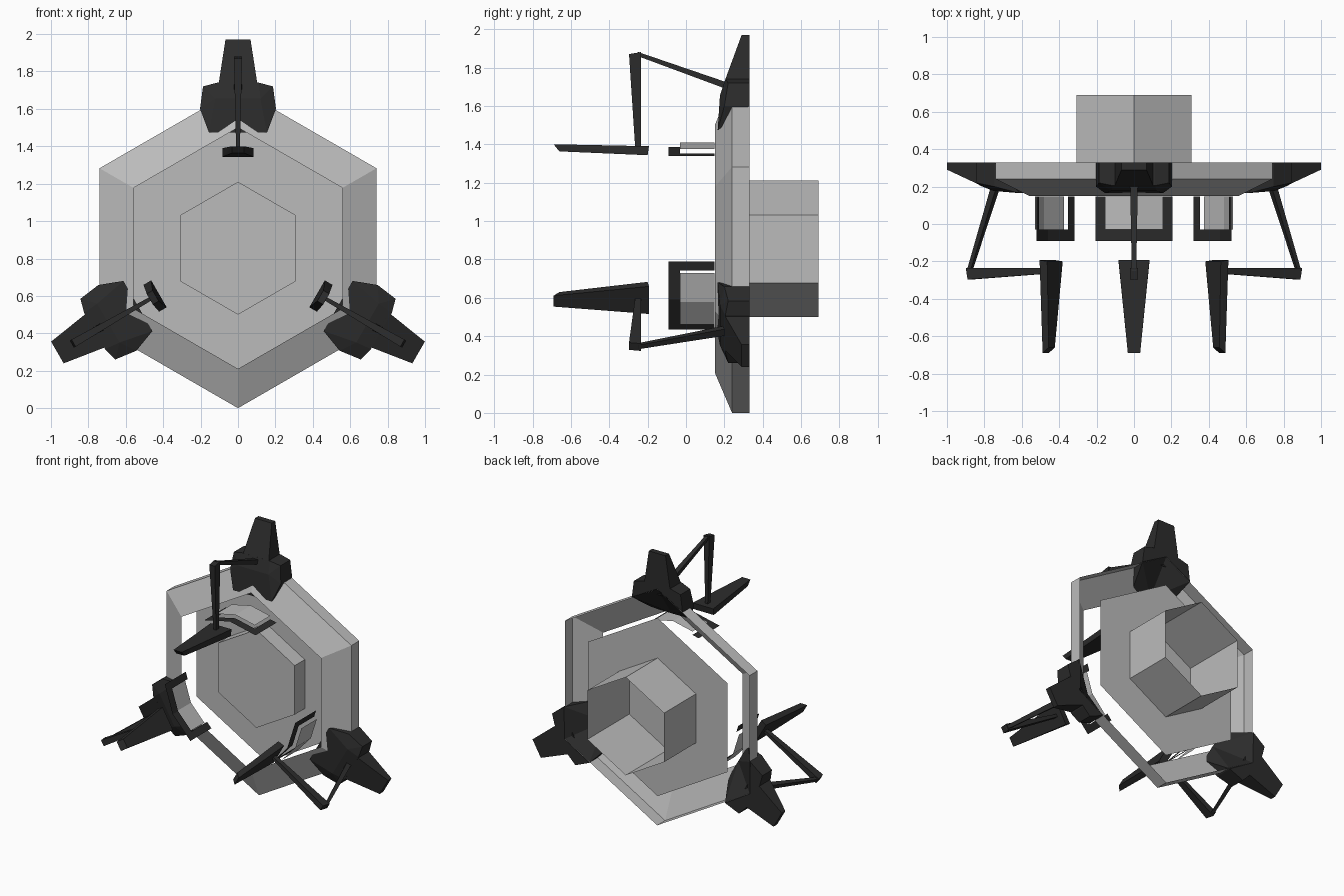
import bpy
import bmesh
from math import radians, sin, cos
from mathutils import Vector

cube = bpy.data.objects.get("Cube")
if cube:
    bpy.data.objects.remove(cube)

HUB_Z = 0.855  # height of the central axis


def material(name, value):
    m = bpy.data.materials.new(name)
    m.use_nodes = True
    color = (value, value, value, 1)
    m.diffuse_color = color
    m.node_tree.nodes["Principled BSDF"].inputs["Base Color"].default_value = color
    return m


GREY = material("light grey metal", 0.5)
DARK = material("charcoal metal", 0.025)


def finish(name, bm, mat, angle=0, mirror=False):
    """Turn a bmesh into an object turned about the central axis."""
    bmesh.ops.recalc_face_normals(bm, faces=bm.faces)
    mesh = bpy.data.meshes.new(name)
    bm.to_mesh(mesh)
    bm.free()
    mesh.materials.append(mat)
    ob = bpy.data.objects.new(name, mesh)
    bpy.context.collection.objects.link(ob)
    ob.location.z = HUB_Z
    ob.rotation_euler.y = radians(angle)
    if mirror:
        ob.modifiers.new("mirror", 'MIRROR')
    return ob


def hex_loft(name, rings, cap_first=False):
    """Hexagonal shell through (radius, y) rings, optionally capped."""
    bm = bmesh.new()
    loops = [[bm.verts.new((r * sin(radians(60 * i)), y, r * cos(radians(60 * i))))
              for i in range(6)] for r, y in rings]
    for a, b in zip(loops, loops[1:]):
        for i in range(6):
            j = (i + 1) % 6
            bm.faces.new((a[i], a[j], b[j], b[i]))
    if cap_first:
        bm.faces.new(loops[0])
    return finish(name, bm, GREY)


def hull(name, points, angle, mirror=False):
    """Flat-faced solid around a few points (x, y, radial)."""
    bm = bmesh.new()
    for p in points:
        bm.verts.new(p)
    res = bmesh.ops.convex_hull(bm, input=bm.verts)
    loose = [v for v in res["geom_interior"] if isinstance(v, bmesh.types.BMVert)]
    bmesh.ops.delete(bm, geom=loose, context='VERTS')
    bmesh.ops.dissolve_limit(bm, angle_limit=radians(1), verts=bm.verts, edges=bm.edges)
    return finish(name, bm, DARK, angle, mirror)


def wide(*rows):
    """Points on both sides of the centre plane from (half width, y, radial)."""
    return [(s * w, y, r) for w, y, r in rows for s in (-1, 1)]


def bent_sheet(name, patches, ridge, mat, angle):
    """Thin sheet bent along its middle; patches are (x0, x1, y0, y1)."""
    bm = bmesh.new()
    for x0, x1, y0, y1 in patches:
        corners = ((x0, y0), (x1, y0), (x1, y1), (x0, y1))
        bm.faces.new([bm.verts.new((x, y, ridge - 0.22 * x)) for x, y in corners])
    bmesh.ops.remove_doubles(bm, verts=bm.verts, dist=0.0001)
    return finish(name, bm, mat, angle, mirror=True)


# Hexagonal ring shell, disc and open-backed hub
hex_loft("outer_ring", [(0.645, 0.15), (0.855, 0.24), (0.855, 0.33)])
hex_loft("back_disc", [(0.355, 0.325), (0.645, 0.325)])
hex_loft("hub_tube", [(0.355, 0.21), (0.355, 0.69)], cap_first=True)

# Three identical arms around the ring
for label, angle in (("top", 0), ("left", 120), ("right", 240)):
    # Faceted mount sitting on a ring corner
    hull(label + "_mount", [
        (0, 0.165, 0.618), (0.155, 0.165, 0.618),
        (0, 0.177, 0.8), (0.12, 0.177, 0.8),
        (0.203, 0.2, 0.745), (0.203, 0.33, 0.745),
        (0.187, 0.22, 0.865), (0.187, 0.33, 0.865),
        (0, 0.205, 0.885), (0.112, 0.205, 0.885), (0.112, 0.33, 0.885),
        (0, 0.33, 0.885), (0, 0.33, 0.857), (0, 0.228, 0.857)], angle, True)
    # Tapered fin rising outward
    hull(label + "_fin", wide(
        (0.067, 0.29, 1.115), (0.067, 0.33, 1.115),
        (0.105, 0.2, 0.87), (0.105, 0.33, 0.87)), angle)
    # Strut reaching forward from the mount
    hull(label + "_strut", wide(
        (0.012, -0.25, 1.026), (0.012, -0.25, 1.004),
        (0.022, 0.3, 0.838), (0.022, 0.3, 0.8)), angle)
    # Strut dropping inward to the blade
    hull(label + "_drop_strut", wide(
        (0.022, -0.297, 1.015), (0.022, -0.234, 1.026),
        (0.01, -0.265, 0.53), (0.01, -0.234, 0.53)), angle)
    # Long tapered blade
    hull(label + "_blade", wide(
        (0.083, -0.193, 0.535), (0.083, -0.2, 0.488),
        (0.033, -0.69, 0.545), (0.033, -0.66, 0.508)), angle)
    # Bent frame open in the middle, with a lighter panel over it
    bent_sheet(label + "_frame", [
        (0, 0.155, -0.092, -0.03), (0.155, 0.205, -0.092, -0.03),
        (0.155, 0.205, -0.03, 0.148)], 0.53, DARK, angle)
    bent_sheet(label + "_panel", [(0, 0.155, -0.03, 0.148)], 0.555, GREY, angle)
